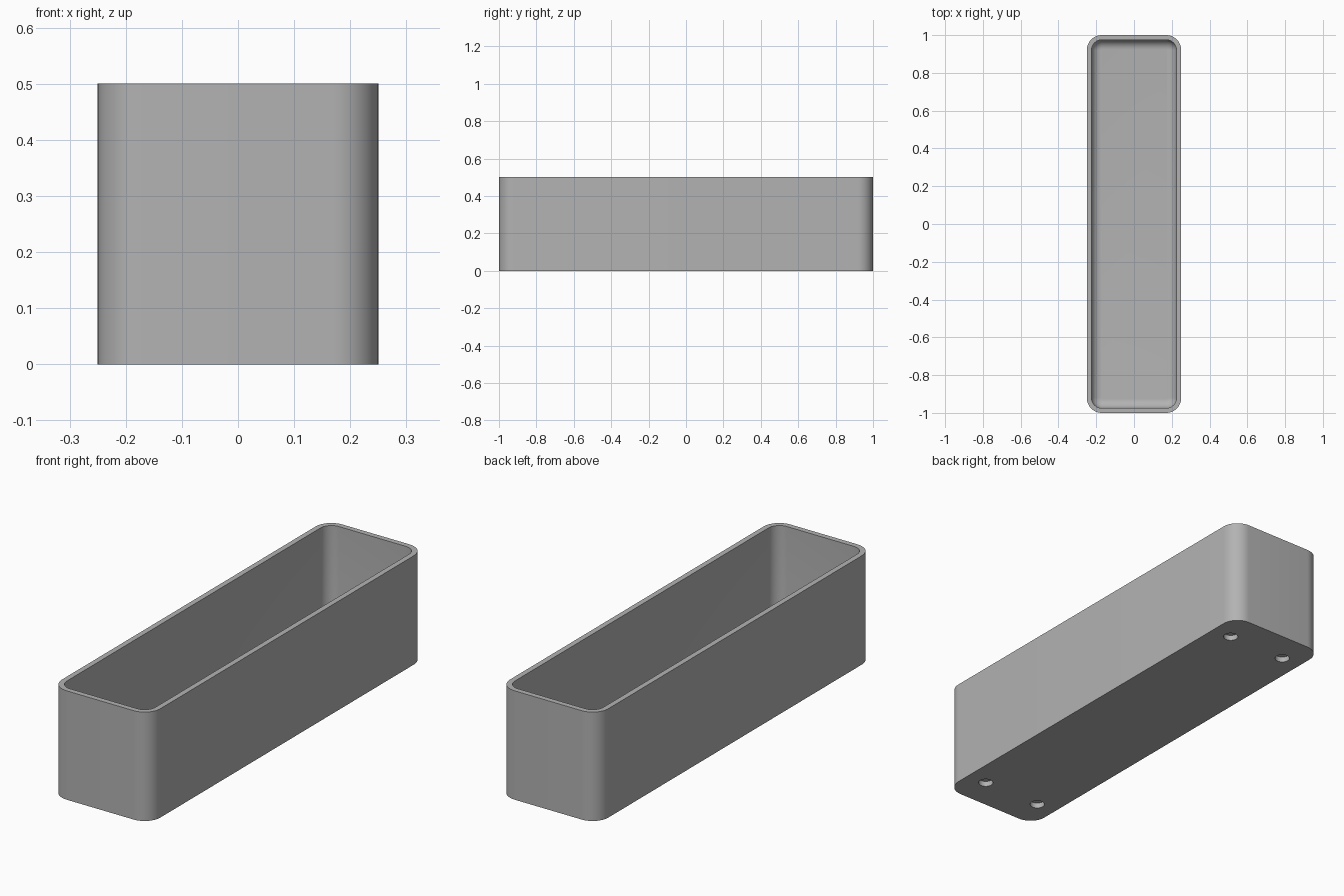
import bpy, bmesh, math

cube = bpy.data.objects.get("Cube")
if cube:
    bpy.data.objects.remove(cube, do_unlink=True)

HALF_X, HALF_Y, HEIGHT = 0.25, 1.0, 0.5
CORNER, WALL, FLOOR = 0.08, 0.025, 0.045
FILLET = 0.05
HOLE_X, HOLE_Y, HOLE_R, HOLE_DEPTH = 0.15, 0.85, 0.032, 0.025
STEPS = 12

grey = bpy.data.materials.new("plain grey")
grey.use_nodes = True
colour = (0.45, 0.45, 0.45, 1)
grey.diffuse_color = colour
grey.node_tree.nodes["Principled BSDF"].inputs["Base Color"].default_value = colour


def rounded_ring(bm, inset, z):
    """Rounded rectangle of vertices, moved inwards by inset."""
    r = CORNER - inset
    cx, cy = HALF_X - CORNER, HALF_Y - CORNER
    ring = []
    for q, (sx, sy) in enumerate([(1, 1), (-1, 1), (-1, -1), (1, -1)]):
        for i in range(STEPS + 1):
            a = (q + i / STEPS) * math.pi / 2
            ring.append(bm.verts.new((sx * cx + r * math.cos(a),
                                      sy * cy + r * math.sin(a), z)))
    return ring


# Section from the outer foot, over the rim, down to the filleted floor
section = [(0, 0), (0, HEIGHT), (WALL, HEIGHT)]
for i in range(9):
    a = i / 8 * math.pi / 2
    section.append((WALL + FILLET * (1 - math.cos(a)),
                    FLOOR + FILLET * (1 - math.sin(a))))

bm = bmesh.new()
rings = [rounded_ring(bm, inset, z) for inset, z in section]
for low, high in zip(rings, rings[1:]):
    n = len(low)
    for i in range(n):
        j = (i + 1) % n
        bm.faces.new((low[i], low[j], high[j], high[i]))
bm.faces.new(rings[0][::-1])
bm.faces.new(rings[-1])
bmesh.ops.recalc_face_normals(bm, faces=bm.faces)
mesh = bpy.data.meshes.new("planter_tray")
bm.to_mesh(mesh)
bm.free()
mesh.materials.append(grey)
tray = bpy.data.objects.new("planter_tray", mesh)
bpy.context.collection.objects.link(tray)

# Four blind round sockets in the underside
bm = bmesh.new()
for sx in (-1, 1):
    for sy in (-1, 1):
        made = bmesh.ops.create_cone(bm, cap_ends=True, segments=32, radius1=HOLE_R,
                                     radius2=HOLE_R, depth=2 * HOLE_DEPTH)
        bmesh.ops.translate(bm, verts=made["verts"], vec=(sx * HOLE_X, sy * HOLE_Y, 0))
mesh = bpy.data.meshes.new("socket_cutter")
bm.to_mesh(mesh)
bm.free()
mesh.materials.append(grey)
cutter = bpy.data.objects.new("socket_cutter", mesh)
cutter.hide_render = True
bpy.context.collection.objects.link(cutter)

cut = tray.modifiers.new("sockets", "BOOLEAN")
cut.operation, cut.solver, cut.object = "DIFFERENCE", "EXACT", cutter
bpy.ops.object.select_all(action="DESELECT")
tray.select_set(True)
bpy.context.view_layer.objects.active = tray
bpy.ops.object.modifier_apply(modifier=cut.name)
bpy.data.objects.remove(cutter, do_unlink=True)
bpy.ops.object.shade_smooth_by_angle(angle=math.radians(35))
